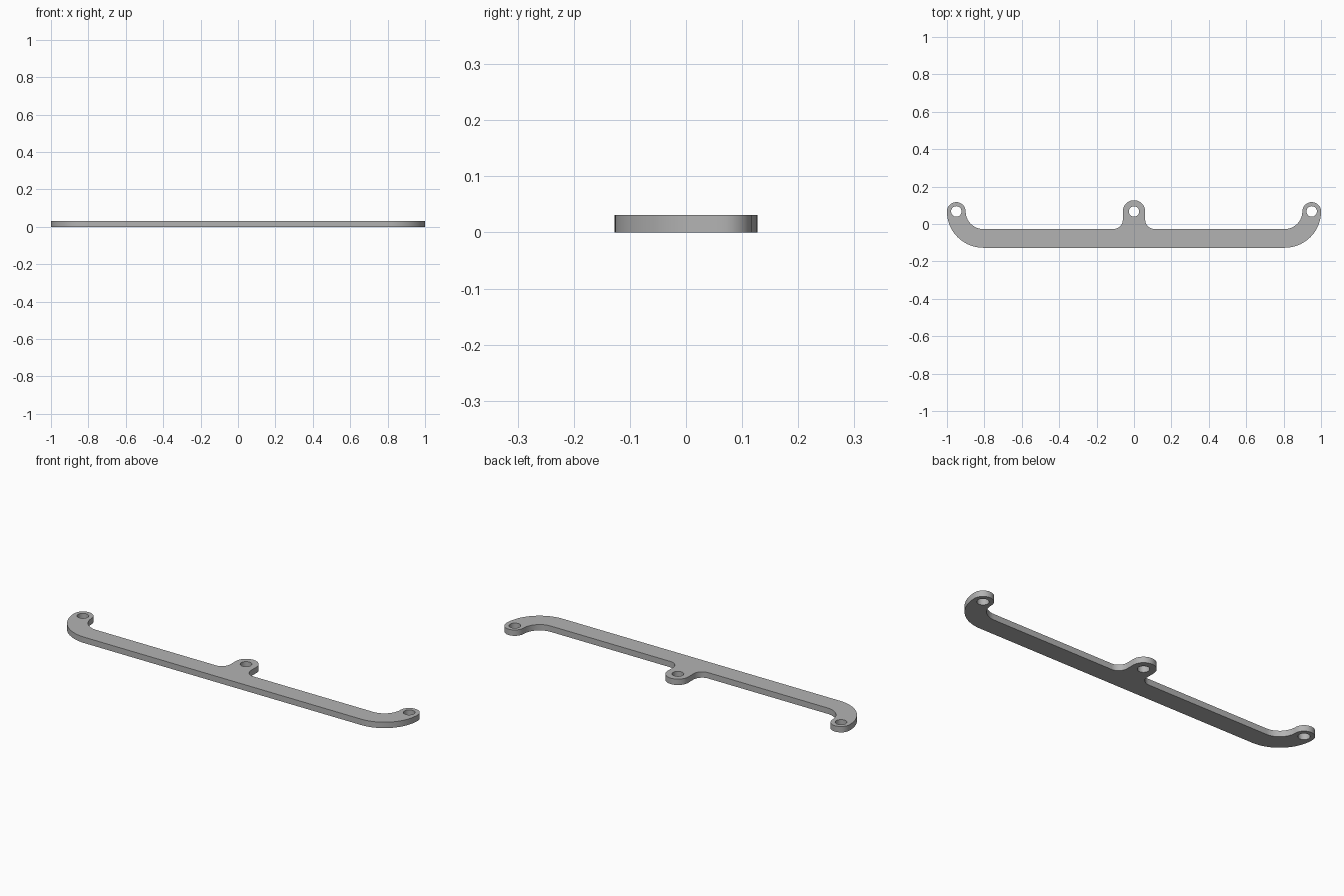
import bpy
import bmesh
from math import cos, sin, radians

if "Cube" in bpy.data.objects:
    bpy.data.objects.remove(bpy.data.objects["Cube"], do_unlink=True)

FRONT, BACK = -0.127, -0.027      # bar edges in y
LUG_Y = 0.067                     # shared height of the hole centres
END_X, END_R = 0.95, 0.05         # end lugs
MID_R, FILLET = 0.06, 0.05        # middle lug and its fillets
HOLE_R = 0.028
THICK = 0.031
OUTER, INNER = LUG_Y - FRONT, LUG_Y - BACK
BEND_X = 1 - OUTER                # centre of the end bends


def arc(cx, cy, r, start, end, steps=16):
    angles = [radians(start + (end - start) * i / steps) for i in range(steps + 1)]
    return [(cx + r * cos(a), cy + r * sin(a)) for a in angles]


def add_loop(curve, points):
    spline = curve.splines.new('POLY')
    spline.points.add(len(points) - 1)
    for p, (x, y) in zip(spline.points, points):
        p.co = (x, y, 0, 1)
    spline.use_cyclic_u = True


# Right half of the outline, front edge round to the middle lug, then mirrored
half = arc(BEND_X, LUG_Y, OUTER, -90, 0, 24)
half += arc(END_X, LUG_Y, END_R, 0, 180, 24)[1:]
half += arc(BEND_X, LUG_Y, INNER, 0, -90)[1:]
half += arc(MID_R + FILLET, BACK + FILLET, FILLET, 270, 180)
half += arc(0, LUG_Y, MID_R, 0, 90)
outline = half + [(-x, y) for x, y in reversed(half[:-1])]

# Flat plate with three screw holes
curve = bpy.data.curves.new("bracket_profile", 'CURVE')
curve.dimensions = '2D'
curve.fill_mode = 'BOTH'
curve.extrude = THICK / 2
add_loop(curve, outline)
for x in (-END_X, 0, END_X):
    add_loop(curve, arc(x, LUG_Y, HOLE_R, 0, 360, 32)[:-1])

profile = bpy.data.objects.new("bracket_profile", curve)
bpy.context.collection.objects.link(profile)
bpy.context.view_layer.update()
mesh = bpy.data.meshes.new_from_object(
    profile.evaluated_get(bpy.context.evaluated_depsgraph_get()))
bpy.data.objects.remove(profile, do_unlink=True)

bm = bmesh.new()
bm.from_mesh(mesh)
bmesh.ops.remove_doubles(bm, verts=bm.verts, dist=0.0001)
bmesh.ops.translate(bm, verts=bm.verts, vec=(0, 0, THICK / 2))
bmesh.ops.recalc_face_normals(bm, faces=bm.faces)
bm.to_mesh(mesh)
bm.free()

bracket = bpy.data.objects.new("mounting_bracket", mesh)
bpy.context.collection.objects.link(bracket)

# Plain grey finish
grey = bpy.data.materials.new("plain_grey")
grey.use_nodes = True
colour = (0.45, 0.45, 0.45, 1)
grey.diffuse_color = colour
grey.node_tree.nodes["Principled BSDF"].inputs["Base Color"].default_value = colour
mesh.materials.clear()
mesh.materials.append(grey)

bpy.ops.object.select_all(action='DESELECT')
bracket.select_set(True)
bpy.context.view_layer.objects.active = bracket
bpy.ops.object.shade_smooth_by_angle(angle=radians(30))
